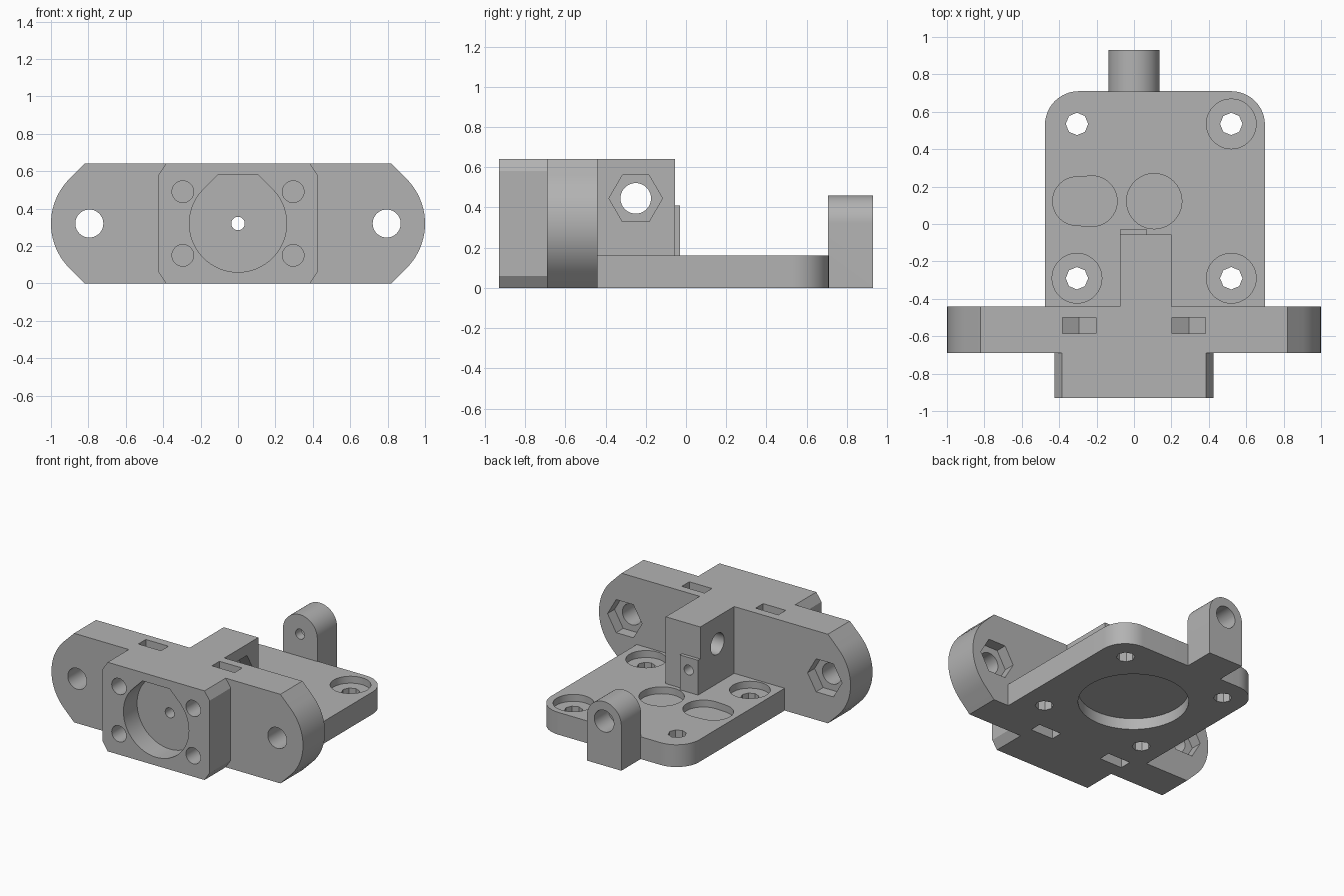
import bpy, bmesh, math
from math import sin, cos, pi

if "Cube" in bpy.data.objects:
    bpy.data.objects.remove(bpy.data.objects["Cube"])

grey = bpy.data.materials.new("light_grey")
grey.diffuse_color = (0.45, 0.45, 0.45, 1)
grey.use_nodes = True
grey.node_tree.nodes["Principled BSDF"].inputs["Base Color"].default_value = grey.diffuse_color

# Maps profile coordinates (u, v) and depth w to space for each extrusion axis
AXES = {
    "x": lambda u, v, w: (w, u, v),
    "y": lambda u, v, w: (u, w, v),
    "z": lambda u, v, w: (u, v, w),
}


def prism(name, pts, axis, a, b):
    """Extrude a closed 2D profile along an axis from a to b."""
    bm = bmesh.new()
    lo = [bm.verts.new(AXES[axis](u, v, a)) for u, v in pts]
    hi = [bm.verts.new(AXES[axis](u, v, b)) for u, v in pts]
    bm.faces.new(lo)
    bm.faces.new(hi)
    n = len(pts)
    for i in range(n):
        j = (i + 1) % n
        bm.faces.new((lo[i], lo[j], hi[j], hi[i]))
    bmesh.ops.recalc_face_normals(bm, faces=bm.faces)
    me = bpy.data.meshes.new(name)
    bm.to_mesh(me)
    bm.free()
    me.materials.append(grey)
    ob = bpy.data.objects.new(name, me)
    bpy.context.collection.objects.link(ob)
    return ob


def rect(u0, u1, v0, v1):
    return [(u0, v0), (u1, v0), (u1, v1), (u0, v1)]


def arc(cu, cv, r, a0, a1, n):
    return [(cu + r * cos(math.radians(a0 + (a1 - a0) * i / n)),
             cv + r * sin(math.radians(a0 + (a1 - a0) * i / n))) for i in range(n + 1)]


def circle(cu, cv, r, n=40):
    return [(cu + r * cos(2 * pi * i / n), cv + r * sin(2 * pi * i / n)) for i in range(n)]


def boolean(target, other, op):
    mod = target.modifiers.new(op, "BOOLEAN")
    mod.operation, mod.solver, mod.object = op, "EXACT", other
    bpy.context.view_layer.objects.active = target
    bpy.ops.object.modifier_apply(modifier=mod.name)
    bpy.data.objects.remove(other, do_unlink=True)


MID = 0.32          # height of the main axis
TOP = 0.64

# Cross wing with rounded, chamfered ends
right_end = [(0.82, 0)] + arc(0.662, MID, 0.338, -45, 45, 20) + [(0.82, TOP)]
left_end = [(-u, v) for u, v in reversed(right_end)]
body = prism("mount_bracket", right_end + left_end, "y", -0.69, -0.44)

# Solid parts joined to the wing
front = [(0.385, 0), (0.425, 0.06), (0.425, 0.58), (0.385, TOP)]
plate = ([(-0.476, -0.6), (0.70, -0.6)] + arc(0.52, 0.53, 0.18, 0, 90, 12)
         + arc(-0.296, 0.53, 0.18, 90, 180, 12))
tab = [(-0.137, 0), (0.137, 0)] + arc(0, 0.323, 0.137, 0, 180, 24)
for part in (
    prism("front_block", front + [(-u, v) for u, v in reversed(front)], "y", -0.93, -0.6),
    prism("base_plate", plate, "z", 0, 0.16),
    prism("centre_block", rect(-0.075, 0.20, 0.05, TOP), "y", -0.6, -0.055),
    prism("centre_pad", rect(-0.075, 0.07, 0.05, 0.41), "y", -0.2, -0.03),
    prism("rear_tab", tab, "y", 0.705, 0.93),
):
    boolean(body, part, "UNION")

cuts = []


def cut(pts, axis, a, b):
    cuts.append(prism("cutter", pts, axis, a, b))


# Front pocket: circle with a chamfered flat top
cut(arc(0, MID, 0.26, 135, 405, 48) + [(0.108, 0.58), (-0.108, 0.58)], "y", -1, -0.775)

# Shaft hole on the main axis and wider bore in the rear tab
cut(circle(0, MID, 0.036, 24), "y", -0.8, 1)
cut(circle(0, MID, 0.078, 32), "y", 0.77, 1)

for s in (-1, 1):
    # Wing bolt holes with hexagonal nut recesses at the back
    cut(circle(s * 0.795, MID, 0.075), "y", -0.8, -0.3)
    cut(circle(s * 0.795, MID, 0.137, 6), "y", -0.52, -0.3)
    for t in (-1, 1):
        # Front screw holes, each ending in a nut slot with a V-shaped end
        z = MID + t * 0.17
        cut(circle(s * 0.295, z, 0.058, 24), "y", -1, -0.48)
        u, w = s * 0.293, 0.09
        cut([(u - w, MID + t * 0.4), (u - w, z - t * 0.052), (u, z - t * 0.104),
             (u + w, z - t * 0.052), (u + w, MID + t * 0.4)], "y", -0.585, -0.50)

# Sideways bolt hole with hexagonal recess in the centre block
cut(circle(-0.25, 0.445, 0.076), "x", -0.2, 0.3)
cut(circle(-0.25, 0.445, 0.133, 6), "x", 0.11, 0.3)

# Base plate screw holes, three of them counterbored
for x in (-0.305, 0.52):
    for y in (-0.29, 0.535):
        cut(circle(x, y, 0.06, 8), "z", -0.1, 0.3)
        if (x, y) != (-0.305, 0.535):
            cut(circle(x, y, 0.133), "z", 0.11, 0.3)

# Shallow pockets on top and the large round recess underneath
cut(circle(0.108, 0.122, 0.148), "z", 0.11, 0.22)
cut(arc(-0.225, 0.122, 0.135, -90, 90, 20) + arc(-0.305, 0.122, 0.13, 90, 270, 20),
    "z", 0.11, 0.22)
cut(circle(0.108, 0.122, 0.36, 64), "z", -0.1, 0.08)

for c in cuts:
    boolean(body, c, "DIFFERENCE")

# Smooth curved walls, keep edges sharp
bpy.ops.object.select_all(action="DESELECT")
body.select_set(True)
bpy.context.view_layer.objects.active = body
bpy.ops.object.shade_smooth_by_angle(angle=math.radians(25))
